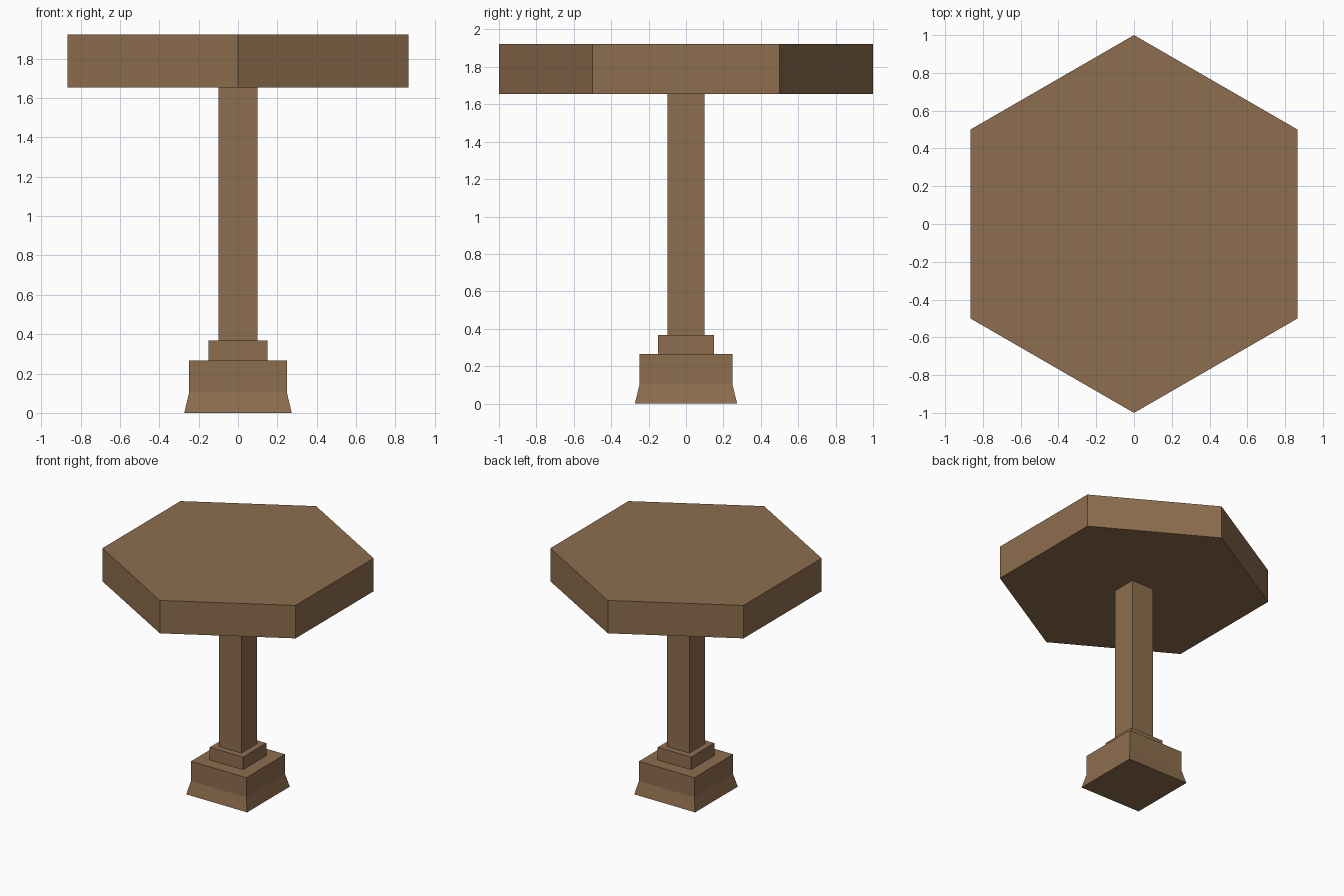
import bpy, bmesh, math

if "Cube" in bpy.data.objects:
    bpy.data.objects.remove(bpy.data.objects["Cube"])

wood = bpy.data.materials.new("brown_wood")
wood.diffuse_color = (0.27, 0.155, 0.076, 1)
wood.use_nodes = True
wood.node_tree.nodes["Principled BSDF"].inputs["Base Color"].default_value = wood.diffuse_color


def prism(name, sides, start, rings):
    """Closed solid stacked from regular polygon rings of (corner radius, height)."""
    bm = bmesh.new()
    loops = []
    for r, z in rings:
        angles = [start + 2 * math.pi * i / sides for i in range(sides)]
        loops.append([bm.verts.new((r * math.cos(a), r * math.sin(a), z)) for a in angles])
    for low, high in zip(loops, loops[1:]):
        for i in range(sides):
            j = (i + 1) % sides
            bm.faces.new((low[i], low[j], high[j], high[i]))
    bm.faces.new(loops[0][::-1])
    bm.faces.new(loops[-1])
    mesh = bpy.data.meshes.new(name)
    bm.to_mesh(mesh)
    bm.free()
    mesh.materials.append(wood)
    obj = bpy.data.objects.new(name, mesh)
    bpy.context.collection.objects.link(obj)
    return obj


def square(name, rings):
    """Square-section part from rings of (half width, height)."""
    return prism(name, 4, math.pi / 4, [(h * math.sqrt(2), z) for h, z in rings])


# Plinth with flared foot, collar and post
square("flared_base", [(0.273, 0), (0.248, 0.105), (0.248, 0.265)])
square("collar", [(0.149, 0.265), (0.149, 0.367)])
square("post", [(0.099, 0.367), (0.099, 1.655)])

# Hexagonal top with corners pointing to front and back
prism("table_top", 6, math.pi / 2, [(1.0, 1.655), (1.0, 1.922)])
